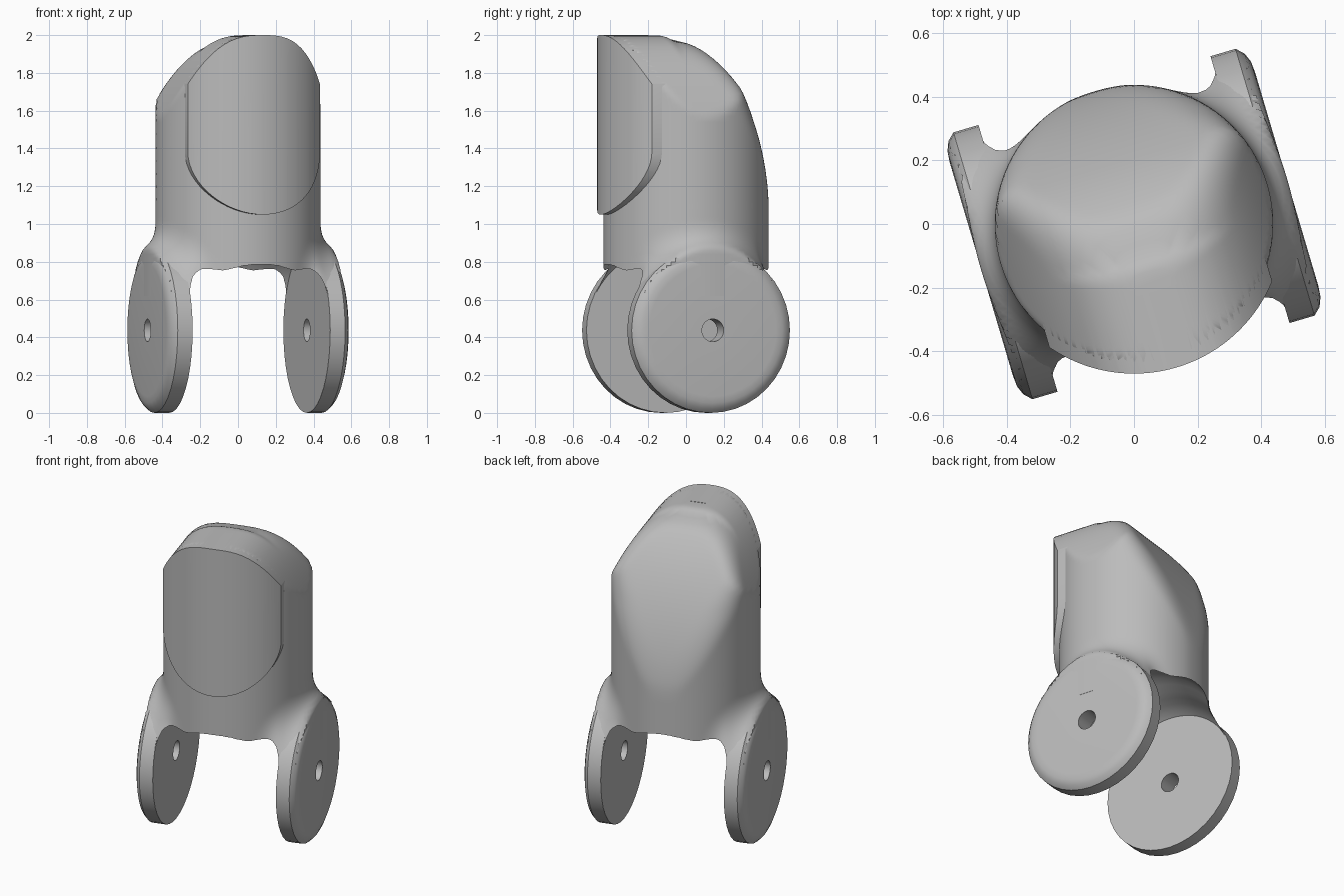
import bpy, bmesh, math
from math import sin, cos, pi, hypot, sqrt

cube = bpy.data.objects.get("Cube")
if cube:
    bpy.data.objects.remove(cube, do_unlink=True)

TURN = math.radians(16.5)   # whole fork is swivelled about the upright axis
RAD = 0.437                 # barrel and disc radius
AXLE = 0.437                # axle height

grey = bpy.data.materials.new("plain_grey")
grey.use_nodes = True
grey.diffuse_color = (0.5, 0.5, 0.5, 1)
grey.node_tree.nodes["Principled BSDF"].inputs["Base Color"].default_value = (0.5, 0.5, 0.5, 1)


def skin(name, rings, closed=False):
    """Join rings of points with quads; cap the ends or close the loop."""
    bm = bmesh.new()
    rows = [[bm.verts.new(p) for p in ring] for ring in rings]
    n = len(rows[0])
    pairs = list(zip(rows, rows[1:]))
    if closed:
        pairs.append((rows[-1], rows[0]))
    for a, b in pairs:
        for i in range(n):
            j = (i + 1) % n
            bm.faces.new((a[i], a[j], b[j], b[i]))
    if not closed:
        bm.faces.new(rows[0])
        bm.faces.new(rows[-1])
    bmesh.ops.recalc_face_normals(bm, faces=bm.faces)
    me = bpy.data.meshes.new(name)
    bm.to_mesh(me)
    bm.free()
    me.materials.append(grey)
    ob = bpy.data.objects.new(name, me)
    bpy.context.collection.objects.link(ob)
    return ob


def lathe_x(name, profile, segs):
    """Revolve a closed (x, radius) profile about the axle."""
    turns = [2 * pi * i / segs for i in range(segs)]
    return skin(name, [[(x, r * sin(a), AXLE + r * cos(a)) for x, r in profile] for a in turns], True)


def boolean(ob, cutter, mode):
    mod = ob.modifiers.new("cut", 'BOOLEAN')
    mod.operation = mode
    mod.solver = 'EXACT'
    mod.object = cutter
    bpy.context.view_layer.objects.active = ob
    bpy.ops.object.modifier_apply(modifier=mod.name)
    bpy.data.objects.remove(cutter, do_unlink=True)


def clamp(t):
    return min(1, max(0, t))


def soft_max(a, b, k):
    return max(a, b) + max(k - abs(a - b), 0) ** 2 / (4 * k)


# Arched crown line shared by the barrel and the front plate
def arch_z(x):
    return 2 - 0.43 * (abs(x) / RAD) ** 2.8


def barrel_field(x, y, z):
    """Negative inside the barrel with its sloping back and flared cheeks."""
    slope = 2.75 * (abs(x) / RAD) ** 1.8
    body = max(hypot(x, y) - RAD, (z - arch_z(x)) / sqrt(1 + slope * slope))
    u, v = max(y + 0.1, 0) / 0.54, max(z - 1, 0)
    back = 0.55 * ((u ** 1.6 + v ** 1.6) ** 0.625 - 1) + min(y + 0.1, 0)
    body = soft_max(body, back, 0.015 + 0.065 * clamp((z - 1.1) / 0.45))
    dx, dr = abs(abs(x) - 0.42) - 0.06, hypot(y, z - AXLE) - 0.425
    cheek = hypot(max(dx, 0), max(dr, 0)) + min(max(dx, dr), 0)
    return -soft_max(-body, -cheek, 0.16)


def reach(a, cy, z):
    """Distance from the ring centre to the barrel surface."""
    step, r = 0.03, 0
    while r < 0.75 and barrel_field(r * cos(a), cy + r * sin(a), z) < 0:
        r += step
    lo, hi = max(r - step, 0), r
    for _ in range(14):
        mid = (lo + hi) / 2
        if barrel_field(mid * cos(a), cy + mid * sin(a), z) < 0:
            lo = mid
        else:
            hi = mid
    return hi


levels = [0.62 + 0.02 * i for i in range(22)] + [1.06 + 0.03 * i for i in range(28)]
levels += [1.9, 1.92, 1.94, 1.955, 1.97, 1.98, 1.988, 1.994, 1.998]
rings = []
for z in levels:
    cy = -0.24 * clamp((z - 1.1) / 0.8)
    ring = []
    for i in range(144):
        a = 2 * pi * i / 144
        r = reach(a, cy, z)
        ring.append((r * cos(a), cy + r * sin(a), z))
    rings.append(ring)
barrel = skin("barrel", rings)

# Rounded wheel clearance between the cheeks
half = [(0.05, 0.557), (0.1, 0.546), (0.15, 0.526), (0.2, 0.502), (0.25, 0.485),
        (0.3, 0.47), (0.35, 0.45), (0.382, 0.43)]
tyre = [(-x, r) for x, r in reversed(half)] + [(0, 0.56)] + half
boolean(barrel, lathe_x("wheel_cutter", tyre + [(0.382, 0.05), (-0.382, 0.05)], 96), 'DIFFERENCE')

# Raised front plate following the barrel
plate = skin("front_plate", [[(0.47 * cos(2 * pi * i / 128), 0.47 * sin(2 * pi * i / 128), z)
                              for i in range(128)] for z in (0.9, 2.1)])
xs = [-0.365 * cos(pi * i / 32) for i in range(33)]
outline = [(x, arch_z(x)) for x in xs]
outline += [(x, 1.385 - 0.335 * sqrt(max(1 - (x / 0.365) ** 2, 0))) for x in reversed(xs)]
boolean(plate, skin("plate_cutter", [[(x, y, z) for x, z in outline] for y in (-0.6, -0.22)]), 'INTERSECT')

parts = [barrel, plate]

# Axle discs with a rounded outer rim and a through hole
disc = [(0.38, 0.06), (0.38, AXLE), (0.462, AXLE), (0.485, 0.415), (0.497, 0.385),
        (0.5, 0.35), (0.5, 0.06)]
for name, side in (("left_disc", 1), ("right_disc", -1)):
    parts.append(lathe_x(name, [(side * x, r) for x, r in disc], 40))

for ob in parts:
    ob.rotation_euler.z = TURN
    bpy.ops.object.select_all(action='DESELECT')
    ob.select_set(True)
    bpy.context.view_layer.objects.active = ob
    bpy.ops.object.shade_smooth_by_angle(angle=math.radians(35))
